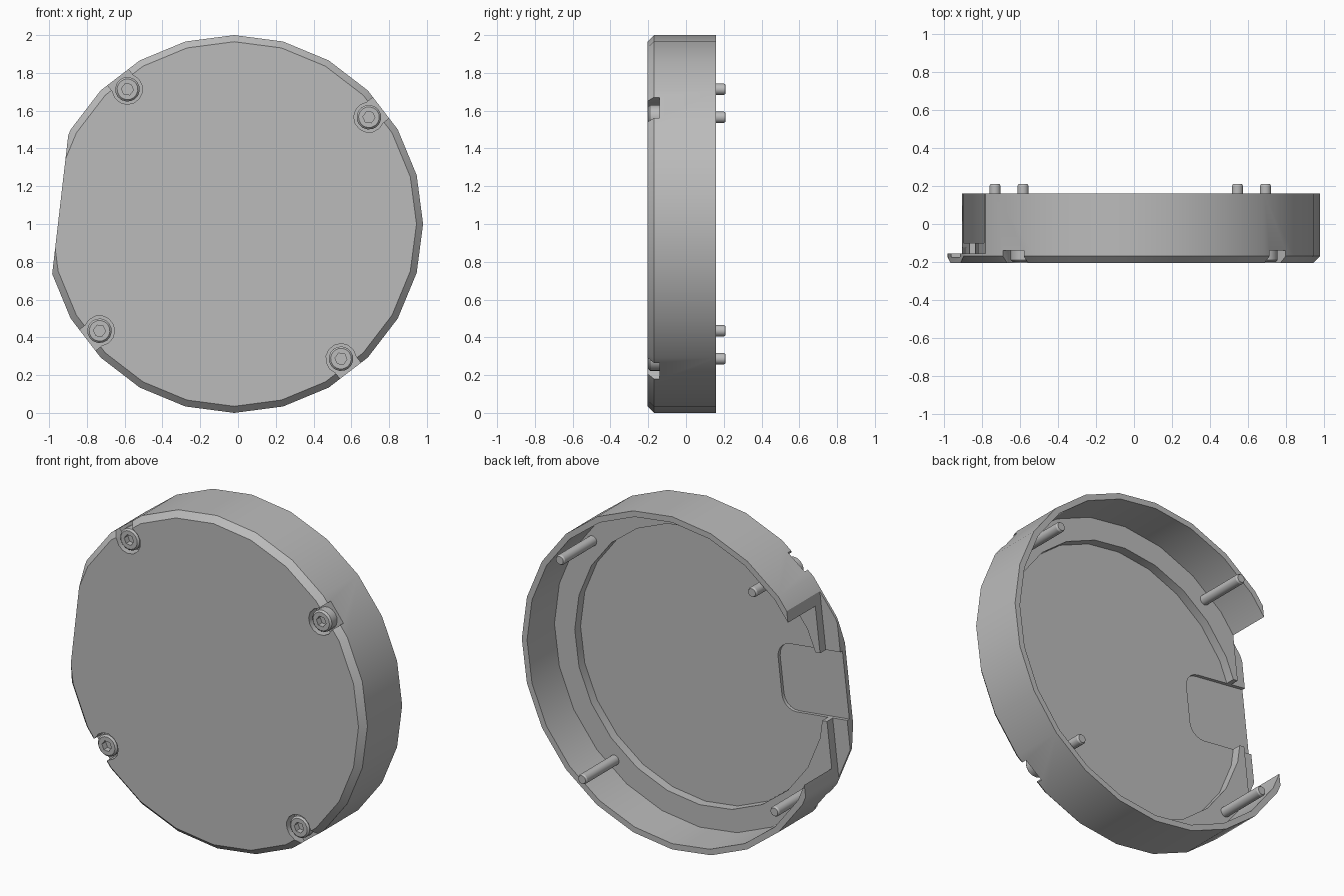
import bpy, bmesh
from math import sin, cos, pi, radians
from mathutils import Matrix

cube = bpy.data.objects.get("Cube")
if cube:
    bpy.data.objects.remove(cube, do_unlink=True)

# Material
grey = bpy.data.materials.new("plain grey")
grey.use_nodes = True
COLOUR = (0.5, 0.5, 0.5, 1)
grey.diffuse_color = COLOUR
grey.node_tree.nodes["Principled BSDF"].inputs["Base Color"].default_value = COLOUR

# Cover frame: u points to the flat side, v along it, w to the back
TILT = radians(6.6)
FRAME = Matrix(((-cos(TILT), sin(TILT), 0, -0.02),
                (0, 0, 1, 0),
                (sin(TILT), cos(TILT), 0, 1.0),
                (0, 0, 0, 1)))


def finish(name, bm):
    bmesh.ops.remove_doubles(bm, verts=bm.verts, dist=1e-5)
    bmesh.ops.recalc_face_normals(bm, faces=bm.faces)
    bm.transform(FRAME)
    mesh = bpy.data.meshes.new(name)
    bm.to_mesh(mesh)
    bm.free()
    mesh.materials.append(grey)
    obj = bpy.data.objects.new(name, mesh)
    bpy.context.collection.objects.link(obj)
    return obj


def lathe(name, profile, sides, start=0, centre=(0, 0)):
    """Turn a (radius, w) profile about the w axis."""
    bm = bmesh.new()
    rot = Matrix.Rotation(start, 3, 'Z')
    vs = [bm.verts.new(rot @ Matrix.Identity(3).col[0] * r) for r, w in profile]
    for v, (r, w) in zip(vs, profile):
        v.co.z = w
    edges = [bm.edges.new(pair) for pair in zip(vs, vs[1:])]
    bmesh.ops.spin(bm, geom=vs + edges, cent=(0, 0, 0), axis=(0, 0, 1),
                   angle=2 * pi, steps=sides)
    bm.transform(Matrix.Translation((*centre, 0)))
    return finish(name, bm)


def prism(name, outline, low, high):
    """Extrude a (u, v) outline from w = low to w = high."""
    bm = bmesh.new()
    face = bm.faces.new([bm.verts.new((u, v, low)) for u, v in outline])
    moved = bmesh.ops.extrude_face_region(bm, geom=[face])["geom"]
    bmesh.ops.translate(bm, vec=(0, 0, high - low),
                        verts=[g for g in moved if isinstance(g, bmesh.types.BMVert)])
    return finish(name, bm)


def cut(obj, cutter):
    mod = obj.modifiers.new("cut", 'BOOLEAN')
    mod.operation = 'DIFFERENCE'
    mod.solver = 'EXACT'
    mod.object = cutter
    bpy.context.view_layer.update()
    bpy.context.view_layer.objects.active = obj
    bpy.ops.object.modifier_apply(modifier=mod.name)
    bpy.data.objects.remove(cutter, do_unlink=True)


def smooth(obj):
    bpy.ops.object.select_all(action='DESELECT')
    obj.select_set(True)
    bpy.context.view_layer.objects.active = obj
    bpy.ops.object.shade_smooth_by_angle(angle=radians(30))


def arc(cu, cv, r, a0, a1, n):
    return [(cu + r * cos(radians(a0 + (a1 - a0) * i / n)),
             cv + r * sin(radians(a0 + (a1 - a0) * i / n))) for i in range(n + 1)]


def slab(u):
    return [(u, -1.2), (1.3, -1.2), (1.3, 1.2), (u, 1.2)]


# Round cover: chamfered front, thin wall, inner ledge and floor
FLOOR = -0.155
cover = lathe("round_cover", [(0, -0.205), (0.965, -0.205), (1, -0.17), (1, 0.16),
                              (0.965, 0.16), (0.965, -0.1), (0.83, -0.1),
                              (0.83, FLOOR), (0, FLOOR)], 24, -TILT)

# Open side of the wall, flat edge of the plate, shallow pocket
cut(cover, prism("wall_cutter", slab(0.83), FLOOR + 0.0005, 0.4))
cut(cover, prism("flat_cutter", slab(0.927), -0.4, 0.4))
pocket = [(1.1, 0.2)] + arc(0.59, 0.11, 0.09, 90, 180, 5) \
    + arc(0.59, -0.11, 0.09, 180, 270, 5) + [(1.1, -0.2)]
cut(cover, prism("pocket_cutter", pocket, -0.175, 0.1))

# Four screws in counterbores that open through the rim
for i, label in enumerate(("upper_right", "upper_left", "lower_left", "lower_right")):
    angle = pi / 4 + i * pi / 2
    centre = (0.91 * cos(angle), 0.91 * sin(angle))
    keyhole = arc(0.91, 0, 0.08, 60, 300, 9) + [(1.2, -0.07), (1.2, 0.07)]
    turned = [(u * cos(angle) - v * sin(angle), u * sin(angle) + v * cos(angle))
              for u, v in keyhole]
    cut(cover, prism("bore_cutter", turned, -0.4, -0.14))
    screw = lathe("screw_" + label, [(0, -0.2), (0.055, -0.2), (0.065, -0.19),
                                     (0.065, -0.14), (0.03, -0.14), (0.03, 0.2),
                                     (0.024, 0.21), (0, 0.21)], 16, 0, centre)
    cut(screw, prism("socket_cutter", arc(*centre, 0.032, 0, 300, 5), -0.3, -0.165))
    smooth(screw)

smooth(cover)
